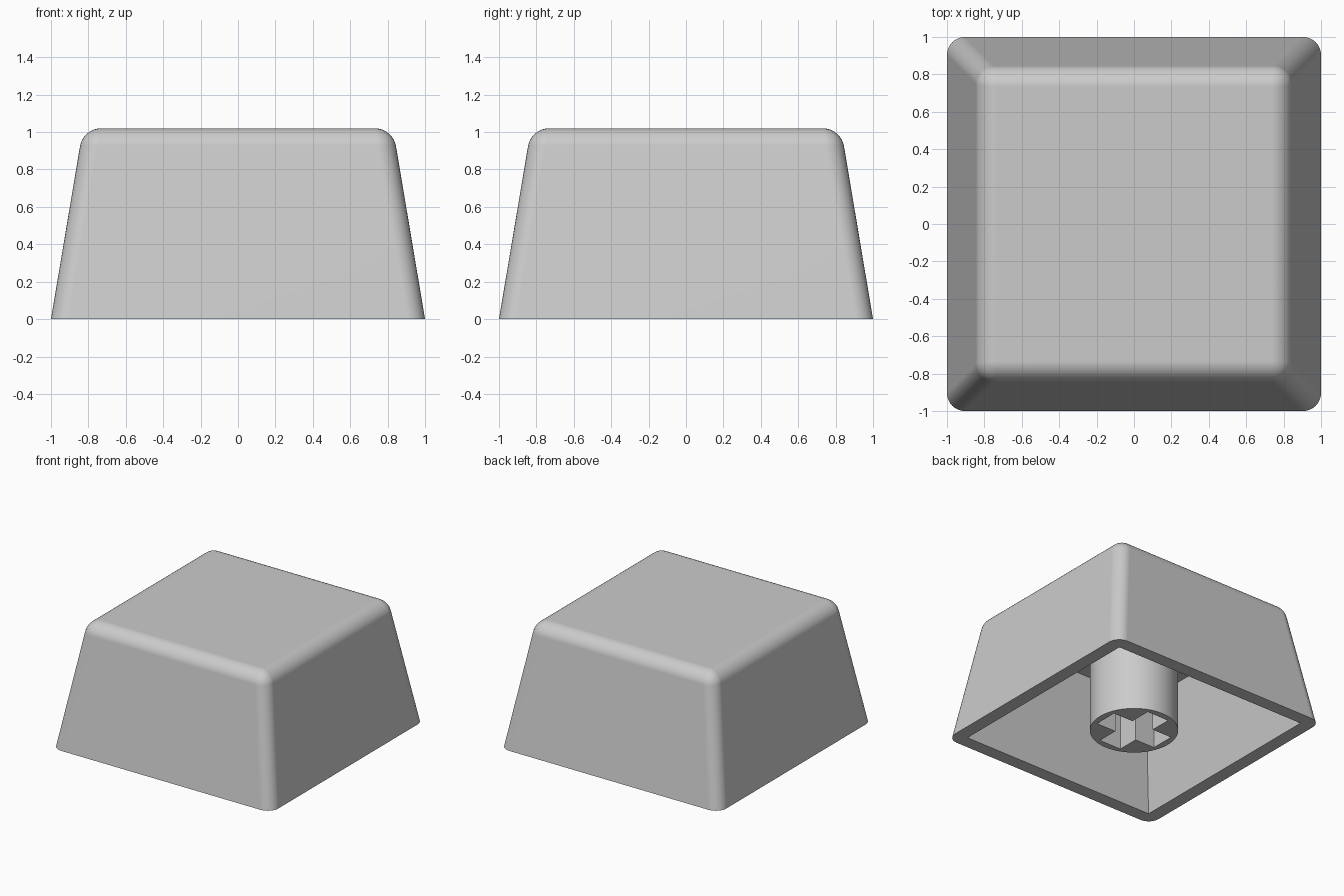
import bpy
import bmesh
import math

HEIGHT = 1.02
SLOPE = 0.168        # inward lean of the walls per unit of height
CEILING = 0.86       # underside of the top plate
OPENING = 0.89       # half width of the hollow at the bottom
STEM_RADIUS = 0.333
SLOT_LENGTH, SLOT_WIDTH, SLOT_DEPTH = 0.56, 0.2, 0.5

default_cube = bpy.data.objects.get("Cube")
if default_cube:
    bpy.data.objects.remove(default_cube, do_unlink=True)

grey = bpy.data.materials.new("light grey plastic")
grey.use_nodes = True
colour = (0.6, 0.6, 0.6, 1)
grey.diffuse_color = colour
grey.node_tree.nodes["Principled BSDF"].inputs["Base Color"].default_value = colour


def add_object(name, bm):
    bmesh.ops.recalc_face_normals(bm, faces=bm.faces)
    mesh = bpy.data.meshes.new(name)
    bm.to_mesh(mesh)
    bm.free()
    mesh.materials.append(grey)
    obj = bpy.data.objects.new(name, mesh)
    bpy.context.collection.objects.link(obj)
    return obj


def frustum(half_base, z_low, z_high):
    """Square block whose walls lean in with height."""
    bm = bmesh.new()
    bmesh.ops.create_cube(bm, size=2)
    for v in bm.verts:
        z = z_high if v.co.z > 0 else z_low
        half = half_base - SLOPE * z
        v.co = (v.co.x * half, v.co.y * half, z)
    return bm


def box(name, sx, sy, z_low, z_high):
    bm = bmesh.new()
    bmesh.ops.create_cube(bm, size=1)
    for v in bm.verts:
        v.co = (v.co.x * sx, v.co.y * sy, z_high if v.co.z > 0 else z_low)
    return add_object(name, bm)


def activate(obj):
    bpy.ops.object.select_all(action="DESELECT")
    obj.select_set(True)
    bpy.context.view_layer.objects.active = obj


def cut(obj, cutter):
    cutter.hide_render = True
    activate(obj)
    mod = obj.modifiers.new("cut", "BOOLEAN")
    mod.operation = "DIFFERENCE"
    mod.solver = "EXACT"
    mod.object = cutter
    bpy.ops.object.modifier_apply(modifier=mod.name)
    bpy.data.objects.remove(cutter, do_unlink=True)


def finish(obj):
    activate(obj)
    bpy.ops.object.shade_smooth_by_angle(angle=math.radians(30))
    mod = obj.modifiers.new("even shading", "WEIGHTED_NORMAL")
    mod.keep_sharp = True


# Outer shell: leaning block, every edge rounded except the bottom rim
bm = frustum(1, 0, HEIGHT)
edges = [e for e in bm.edges if any(v.co.z > 0.5 for v in e.verts)]
bmesh.ops.bevel(bm, geom=edges, offset=0.095, offset_type="OFFSET",
                segments=8, profile=0.5, affect="EDGES")
shell = add_object("cap_shell", bm)

# Hollow underside with sharp inner corners
cut(shell, add_object("hollow_cutter", frustum(OPENING, -0.1, CEILING)))
finish(shell)

# Round mounting stem hanging from the top plate down to the rim
bm = bmesh.new()
bmesh.ops.create_cone(bm, cap_ends=True, segments=64,
                      radius1=STEM_RADIUS, radius2=STEM_RADIUS, depth=1)
for v in bm.verts:
    v.co.z = CEILING + 0.05 if v.co.z > 0 else 0
stem = add_object("stem", bm)

# Cross-shaped socket in the stem
for sx, sy in ((SLOT_LENGTH, SLOT_WIDTH), (SLOT_WIDTH, SLOT_LENGTH)):
    cut(stem, box("slot_cutter", sx, sy, -0.1, SLOT_DEPTH))
finish(stem)
